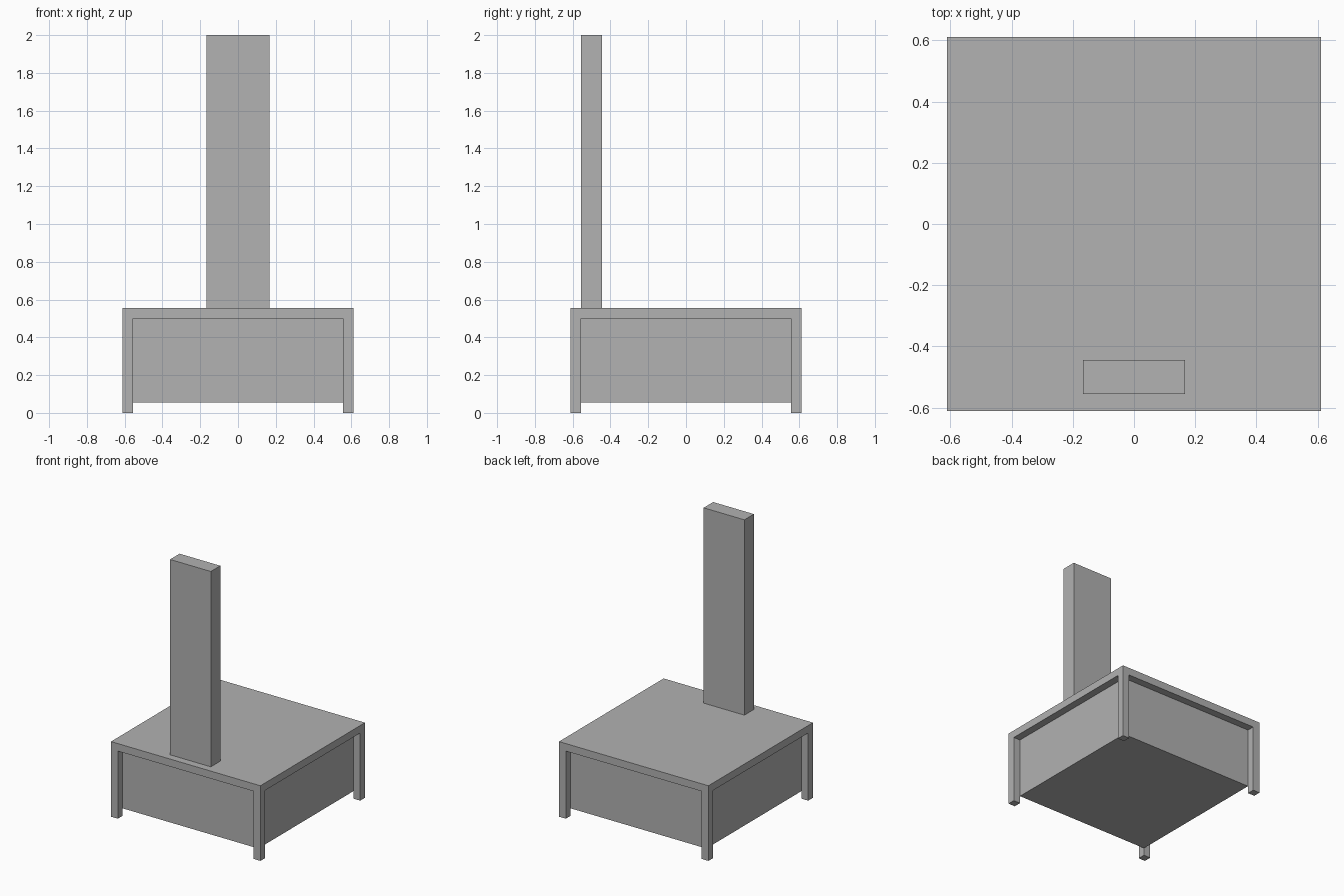
import bpy

cube = bpy.data.objects.get("Cube")
if cube:
    bpy.data.objects.remove(cube, do_unlink=True)

# One plain grey for everything
grey = bpy.data.materials.new("plain_grey")
grey.use_nodes = True
colour = (0.445, 0.445, 0.445, 1)
grey.diffuse_color = colour
grey.node_tree.nodes["Principled BSDF"].inputs["Base Color"].default_value = colour

U = 1 / 18          # thickness module
HALF = 11 * U       # half width of the top slab
TOP = 10 * U        # upper face of the slab


def box(name, low, high):
    """Axis-aligned box between two corners."""
    centre = [(a + b) / 2 for a, b in zip(low, high)]
    bpy.ops.mesh.primitive_cube_add(size=1, location=centre)
    ob = bpy.context.object
    ob.name = name
    ob.scale = [b - a for a, b in zip(low, high)]
    bpy.ops.object.transform_apply(location=False, rotation=False, scale=True)
    ob.data.materials.append(grey)
    return ob


# Slab, recessed body and upright back panel
inner = HALF - U
box("top_slab", (-HALF, -HALF, TOP - U), (HALF, HALF, TOP))
box("body", (-inner, -inner, U), (inner, inner, TOP - U))
box("upright_panel", (-3 * U, -inner, TOP), (3 * U, -inner + 2 * U, 2))

# Corner legs
for side, sx in (("right", -1), ("left", 1)):
    for end, sy in (("front", -1), ("back", 1)):
        cx, cy = sx * (HALF - U / 2), sy * (HALF - U / 2)
        box(f"{end}_{side}_leg", (cx - U / 2, cy - U / 2, 0),
            (cx + U / 2, cy + U / 2, TOP - U))
